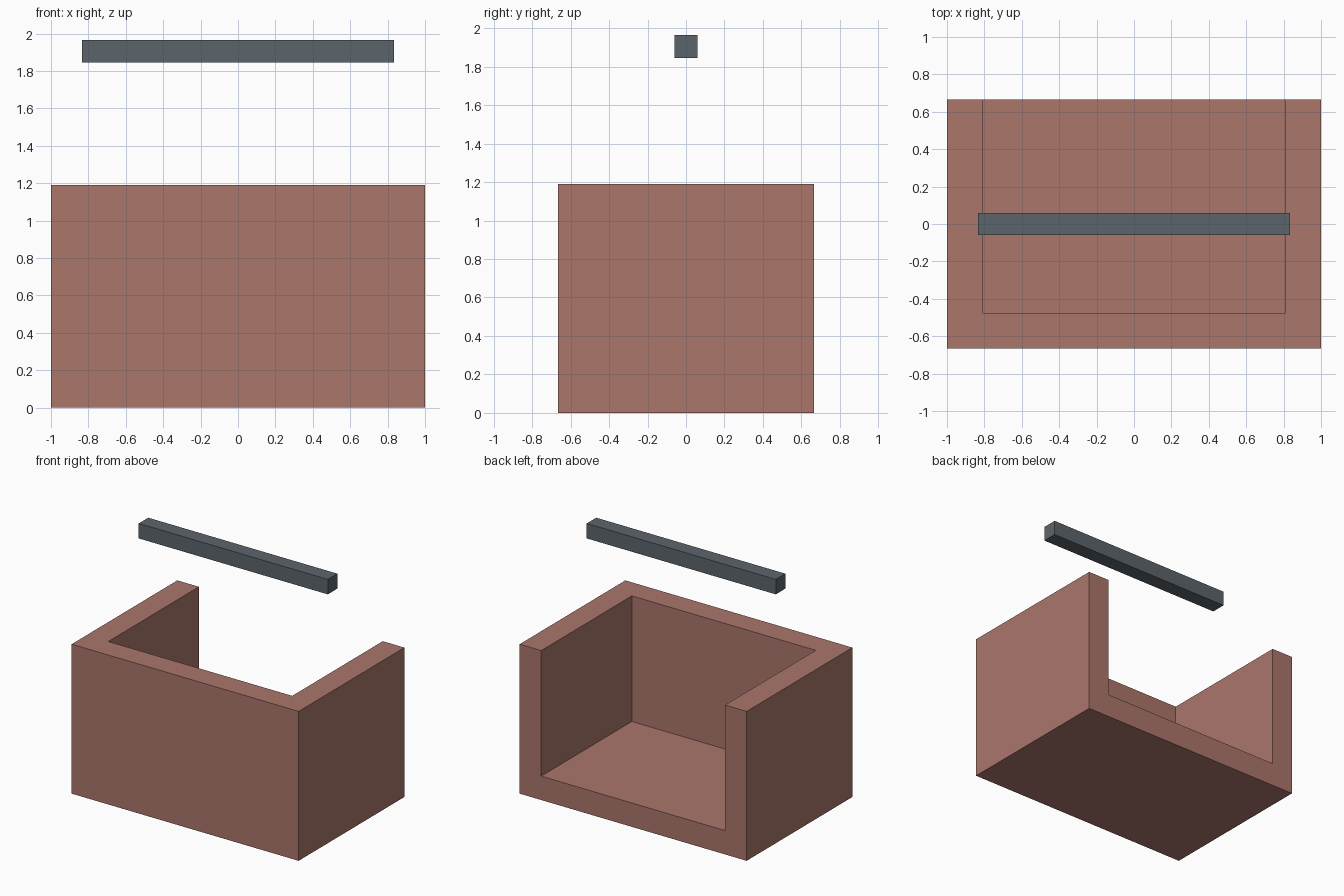
import bpy

if "Cube" in bpy.data.objects:
    bpy.data.objects.remove(bpy.data.objects["Cube"])


def material(name, color):
    mat = bpy.data.materials.new(name)
    mat.diffuse_color = (*color, 1.0)
    mat.use_nodes = True
    mat.node_tree.nodes["Principled BSDF"].inputs["Base Color"].default_value = mat.diffuse_color
    return mat


def box(name, lo, hi, mat=None):
    """Axis-aligned box between two corners."""
    centre = [(a + b) / 2 for a, b in zip(lo, hi)]
    bpy.ops.mesh.primitive_cube_add(size=1, location=centre)
    obj = bpy.context.object
    obj.name = name
    obj.scale = [b - a for a, b in zip(lo, hi)]
    bpy.ops.object.transform_apply(location=False, rotation=False, scale=True)
    if mat:
        obj.data.materials.append(mat)
    return obj


X, Y, H = 1.0, 0.665, 1.19   # half width, half depth, height
T = 0.19                     # wall and floor thickness

clay = material("clay", (0.405, 0.18, 0.148))
steel = material("dark_steel", (0.108, 0.129, 0.145))

# Housing: block hollowed out through the top and the back
housing = box("housing", (-X, -Y, 0), (X, Y, H), clay)
cutter = box("cavity_cutter", (-X + T, -Y + T, T), (X - T, Y + 0.5, H + 0.5), clay)
cutter.hide_render = True

cut = housing.modifiers.new("cavity", 'BOOLEAN')
cut.operation = 'DIFFERENCE'
cut.solver = 'EXACT'
cut.object = cutter
bpy.context.view_layer.objects.active = housing
bpy.ops.object.modifier_apply(modifier=cut.name)
bpy.data.objects.remove(cutter, do_unlink=True)

# Bar floating above the housing
box("top_bar", (-0.833, -0.06, 1.846), (0.833, 0.06, 1.965), steel)
